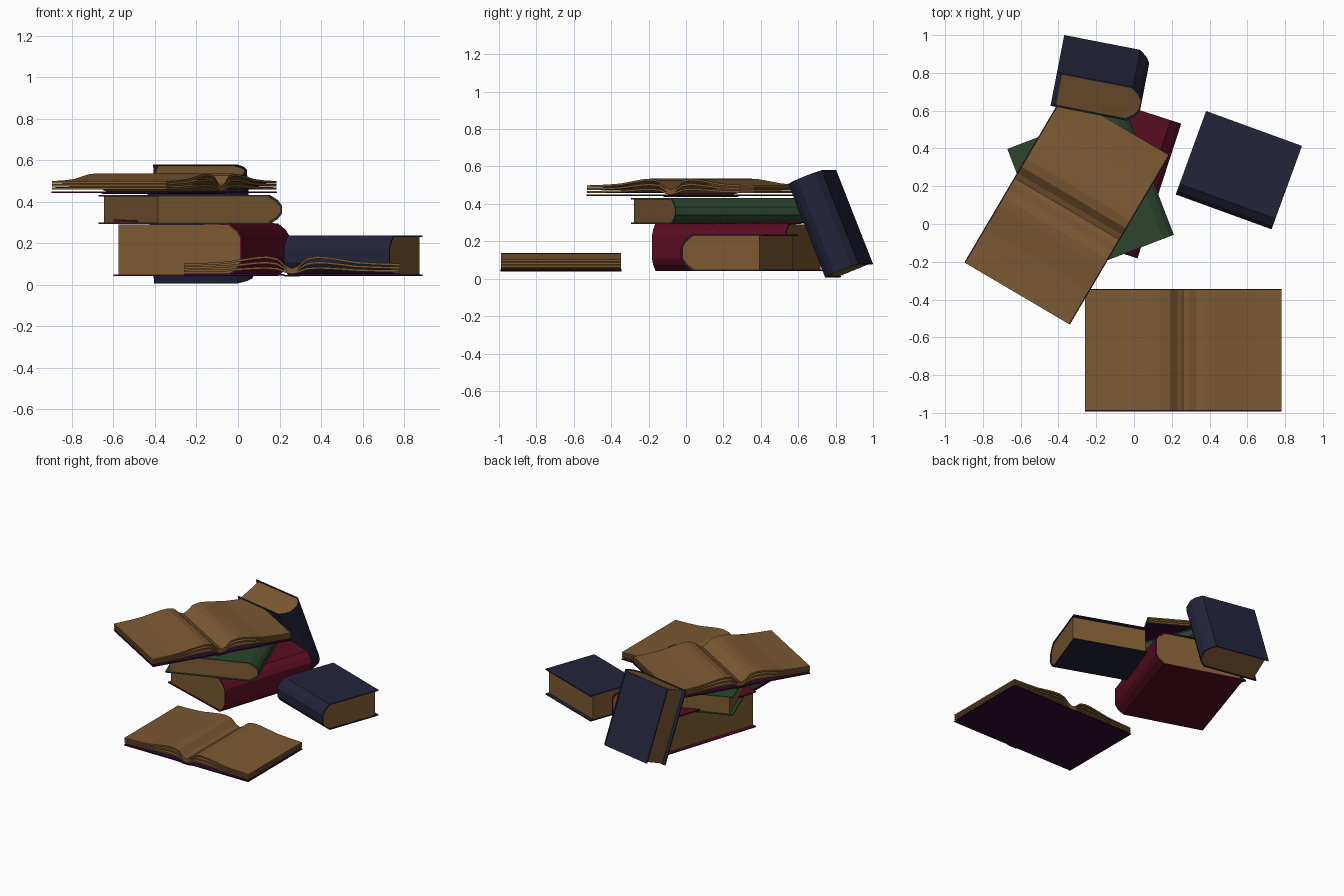
import bpy, bmesh
from math import radians
from mathutils import Matrix

cube = bpy.data.objects.get("Cube")
if cube:
    bpy.data.objects.remove(cube)


def material(name, *rgb):
    m = bpy.data.materials.new(name)
    m.use_nodes = True
    m.diffuse_color = (*rgb, 1)
    bsdf = m.node_tree.nodes["Principled BSDF"]
    bsdf.inputs["Base Color"].default_value = (*rgb, 1)
    bsdf.inputs["Roughness"].default_value = 0.9
    return m


paper = material("paper_brown", 0.2, 0.1, 0.032)
blue = material("cover_blue", 0.016, 0.017, 0.042)
red = material("cover_red", 0.1, 0.004, 0.016)
green = material("cover_green", 0.025, 0.06, 0.027)
purple = material("cover_purple", 0.03, 0.003, 0.028)


def slab(name, side_a, side_b, length, mat, matrix):
    """Solid between two matching x-z polylines, extruded along local y."""
    bm = bmesh.new()
    rows = [[[bm.verts.new((x, y, z)) for x, z in side] for side in (side_a, side_b)]
            for y in (-length / 2, length / 2)]
    (fa, fb), (ba, bb) = rows
    n = len(side_a)
    for i in range(n - 1):
        j = i + 1
        for quad in ((fa[i], fa[j], fb[j], fb[i]), (ba[i], ba[j], bb[j], bb[i]),
                     (fa[i], fa[j], ba[j], ba[i]), (fb[i], fb[j], bb[j], bb[i])):
            bm.faces.new(quad)
    for i in (0, n - 1):
        bm.faces.new((fa[i], fb[i], bb[i], ba[i]))
    bmesh.ops.recalc_face_normals(bm, faces=bm.faces)
    mesh = bpy.data.meshes.new(name)
    bm.to_mesh(mesh)
    bm.free()
    mesh.materials.append(mat)
    ob = bpy.data.objects.new(name, mesh)
    bpy.context.collection.objects.link(ob)
    ob.matrix_world = matrix


def placed(location, turn, tilt=0):
    return (Matrix.Translation(location) @ Matrix.Rotation(radians(turn), 4, 'Z')
            @ Matrix.Rotation(radians(tilt), 4, 'X'))


def half_profile(depth, thick, inset, fore):
    """Upper half of a closed book's section, fore edge to rounded spine."""
    drop = min(0.065, 0.35 * thick)
    s, k = -depth / 2 + inset, (thick - 2 * inset) / thick
    h = thick / 2
    return [(depth / 2 - fore, h * k), (s + 0.06, h * k),
            (s + 0.02, (h - drop * 0.5) * k), (s, (h - drop) * k)]


def closed_book(name, mat, depth, length, thick, matrix, lift=0):
    def mirrored(pts):
        return [(x, -z) for x, z in pts]

    outer = half_profile(depth, thick, 0, 0)
    inner = half_profile(depth, thick, 0.008, 0)
    block = half_profile(depth, thick, 0.006, 0.025)
    for side in (outer, inner):  # slightly raised front board
        side[0] = (side[0][0], side[0][1] + lift)
    # Wrap the case from the upper board around the spine to the lower one
    low_out = mirrored(half_profile(depth, thick, 0, 0))[::-1]
    low_in = mirrored(half_profile(depth, thick, 0.008, 0))[::-1]
    slab(name + "_cover", outer + low_out, inner + low_in, length, mat, matrix)
    slab(name + "_pages", block, mirrored(block), length - 0.012, paper, matrix)


# Top page surface of an open book: distance from the fold, height
LEAF = [(0, 0.078), (0.03, 0.092), (0.07, 0.128), (0.12, 0.138), (0.17, 0.135),
        (0.24, 0.124), (0.31, 0.112), (0.4, 0.106), (0.52, 0.102)]


def open_book(name, matrix):
    # Three fanned groups of leaves, flattening towards the cover
    for n, k in enumerate((0.4, 0.7, 1.0)):
        half = [(d, 0.052 + (z - 0.052) * k) for d, z in LEAF]
        top = [(-d, z) for d, z in half[:0:-1]] + half
        under = [(x, z - 0.011) for x, z in top]
        slab(f"{name}_leaves_{n + 1}", top, under, 0.64, paper, matrix)
    # Soft cover with a slightly lowered spine
    xs = [(-0.52, 0.053), (-0.05, 0.053), (-0.03, 0.047),
          (0.03, 0.047), (0.05, 0.053), (0.52, 0.053)]
    slab(name + "_cover", xs, [(x, z - 0.008) for x, z in xs], 0.648, purple, matrix)


# Stack of closed books
closed_book("red_book", red, 0.65, 0.75, 0.253, placed((-0.175, 0.275, 0.169), 162), 0.018)
closed_book("green_book", green, 0.66, 0.74, 0.14, placed((-0.23, 0.17, 0.362), 201))

# Matching blue books, one flat and one leaning on the stack
closed_book("flat_blue_book", blue, 0.47, 0.54, 0.195, placed((0.555, 0.285, 0.14), 70))
closed_book("leaning_blue_book", blue, 0.47, 0.54, 0.195,
            placed((-0.175, 0.768, 0.293), 169, 68.2))

# Open books, one on the ground and one on top of the stack
open_book("lower_open_book", placed((0.26, -0.668, 0), 0))
open_book("upper_open_book", placed((-0.355, 0.08, 0.397), 59.5))
